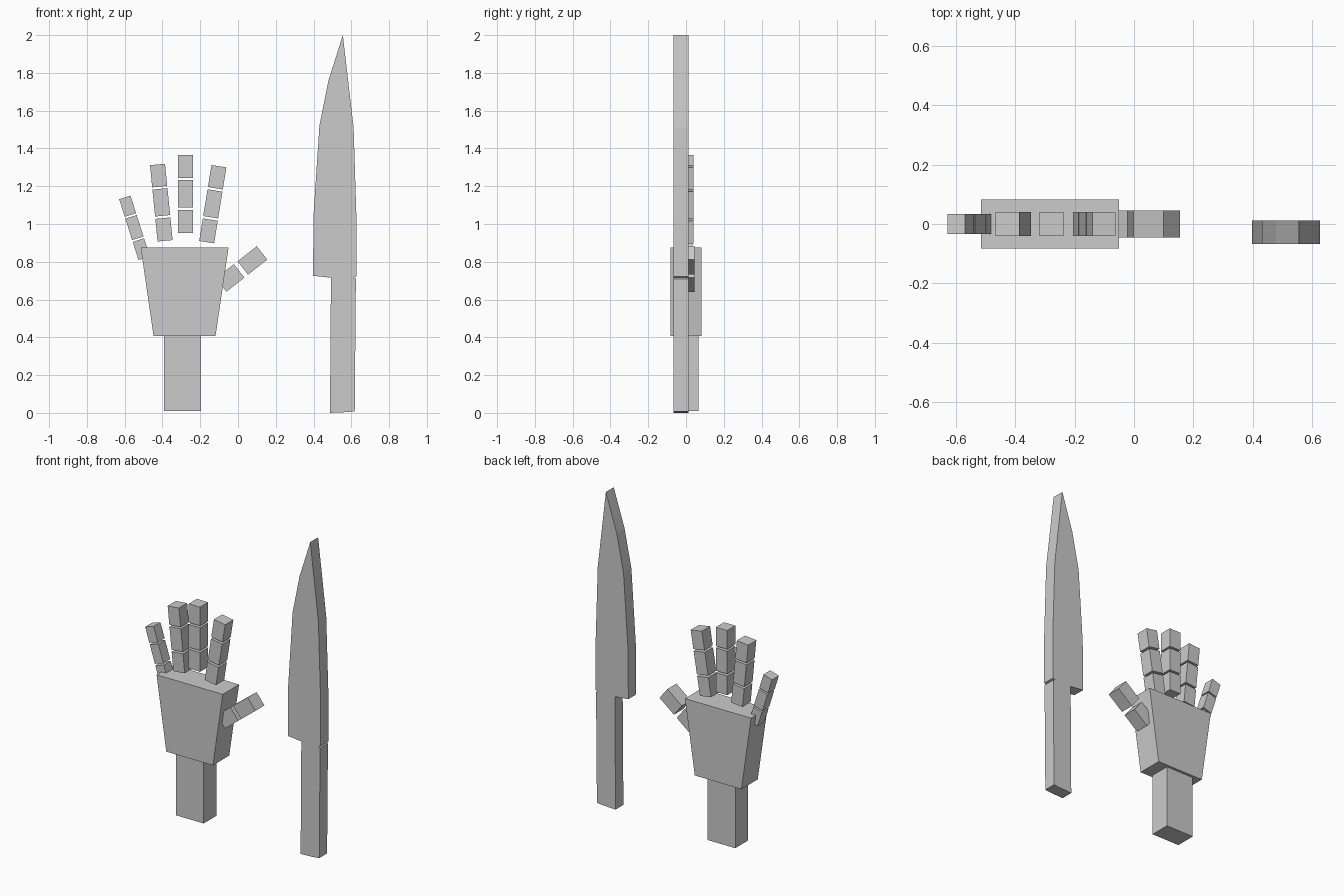
import bpy
import bmesh
from mathutils import Vector

cube = bpy.data.objects.get("Cube")
if cube:
    bpy.data.objects.remove(cube, do_unlink=True)

GREY = (0.6, 0.6, 0.6, 1.0)
grey = bpy.data.materials.new("plain grey")
grey.use_nodes = True
grey.diffuse_color = GREY
grey.node_tree.nodes["Principled BSDF"].inputs["Base Color"].default_value = GREY


def slab(name, outline, y0, y1):
    """Extrude an x-z outline from y0 to y1."""
    bm = bmesh.new()
    face = bm.faces.new([bm.verts.new((x, y0, z)) for x, z in outline])
    ext = bmesh.ops.extrude_face_region(bm, geom=[face])
    verts = [g for g in ext["geom"] if isinstance(g, bmesh.types.BMVert)]
    bmesh.ops.translate(bm, verts=verts, vec=(0, y1 - y0, 0))
    bmesh.ops.recalc_face_normals(bm, faces=bm.faces)
    mesh = bpy.data.meshes.new(name)
    bm.to_mesh(mesh)
    bm.free()
    mesh.materials.append(grey)
    obj = bpy.data.objects.new(name, mesh)
    bpy.context.collection.objects.link(obj)
    return obj


def finger(name, base, tip, width, depth, joints):
    """Row of separate boxes along the line from base to tip."""
    base, tip = Vector(base), Vector(tip)
    along = tip - base
    side = Vector((along.y, -along.x)).normalized() * width / 2
    for i, (a, b) in enumerate(joints, 1):
        low, high = base + along * a, base + along * b
        slab(f"{name}_segment_{i}",
             [low - side, low + side, high + side, high - side],
             -depth / 2, depth / 2)


# Wrist and tapered palm
slab("wrist", [(-0.392, 0.01), (-0.196, 0.01), (-0.196, 0.41), (-0.392, 0.41)],
     -0.065, 0.065)
slab("palm", [(-0.447, 0.406), (-0.119, 0.406), (-0.05, 0.876), (-0.515, 0.876)],
     -0.082, 0.082)

# Fingers share the same joint spacing; the thumb has two segments
three = [(0, 0.297), (0.328, 0.68), (0.71, 1)]
two = [(0, 0.44), (0.53, 1)]
finger("little_finger", (-0.497, 0.819), (-0.599, 1.141), 0.063, 0.068, three)
finger("ring_finger", (-0.386, 0.911), (-0.426, 1.315), 0.08, 0.082, three)
finger("middle_finger", (-0.278, 0.953), (-0.278, 1.364), 0.08, 0.082, three)
finger("index_finger", (-0.166, 0.904), (-0.101, 1.306), 0.08, 0.082, three)
finger("thumb", (-0.089, 0.677), (0.127, 0.847), 0.09, 0.09, two)

# Knife: blade with curved edge, handle with a fine notch below the spine
slab("knife_blade",
     [(0.555, 2.0), (0.479, 1.76), (0.431, 1.52), (0.4, 1.05), (0.397, 0.726),
      (0.492, 0.716), (0.61, 0.716), (0.627, 0.722), (0.627, 1.03), (0.612, 1.51)],
     -0.067, 0.012)
slab("knife_handle",
     [(0.492, 0.716), (0.487, 0), (0.575, 0.004), (0.618, 0.008),
      (0.624, 0.71), (0.61, 0.716)],
     -0.067, 0.012)
